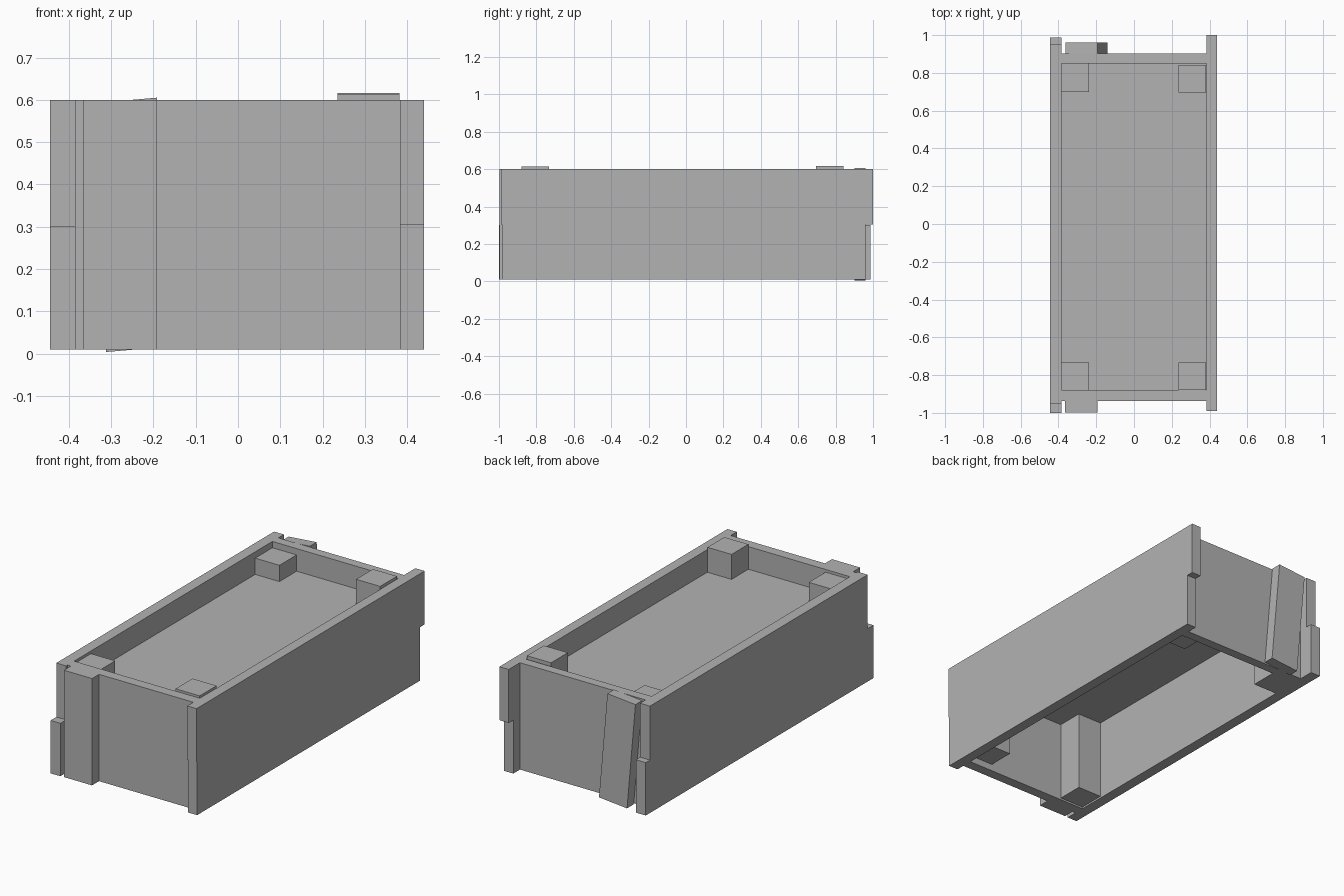
import bpy
import math

default_cube = bpy.data.objects.get("Cube")
if default_cube:
    bpy.data.objects.remove(default_cube, do_unlink=True)

grey = bpy.data.materials.new("plain_grey")
grey.use_nodes = True
colour = (0.45, 0.45, 0.45, 1)
grey.diffuse_color = colour
grey.node_tree.nodes["Principled BSDF"].inputs["Base Color"].default_value = colour


def box(name, x, y, z, tilt=0):
    """Box from (low, high) ranges, optionally tilted about its y axis."""
    bpy.ops.mesh.primitive_cube_add(
        size=1, location=[sum(r) / 2 for r in (x, y, z)])
    ob = bpy.context.object
    ob.name = name
    ob.scale = [r[1] - r[0] for r in (x, y, z)]
    bpy.ops.object.transform_apply(location=False, rotation=False, scale=True)
    ob.rotation_euler.y = tilt
    ob.data.materials.append(grey)
    return ob


BASE, TOP = 0.01, 0.6

# Long side planks, each staggered at mid height
LEFT_X, RIGHT_X = (0.383, 0.44), (-0.445, -0.385)
box("left_upper_plank", LEFT_X, (-0.99, 1.0), (0.305, TOP))
box("left_lower_plank", LEFT_X, (-0.985, 0.96), (BASE, 0.305))
box("right_upper_plank", RIGHT_X, (-0.95, 0.95), (0.302, TOP))
box("right_lower_plank", RIGHT_X, (-1.0, 0.987), (BASE, 0.302))

# End boards between the sides
INNER_X = (RIGHT_X[1], LEFT_X[0])
box("front_board", INNER_X, (-0.937, -0.88), (BASE, TOP))
box("back_board", INNER_X, (0.85, 0.902), (BASE, TOP))

# Thin shelf inside
box("inner_floor", INNER_X, (-0.88, 0.85), (0.464, 0.475))

# Upright battens on the end boards; the back one leans
box("front_batten", (-0.365, -0.193), (-0.998, -0.937), (BASE, TOP))
box("back_batten", (-0.338, -0.166), (0.902, 0.96), (BASE, TOP - 0.001),
    tilt=math.radians(-5))

# Corner posts of one length set at slightly different heights
POST = 0.565
for name, x, y, top in (
        ("left_front_post", (0.235, 0.382), (-0.88, -0.733), 0.613),
        ("left_back_post", (0.235, 0.382), (0.695, 0.842), 0.616),
        ("right_front_post", (-0.385, -0.237), (-0.88, -0.733), 0.585),
        ("right_back_post", (-0.385, -0.237), (0.7, 0.85), 0.575 - 0.01)):
    box(name, x, y, (max(top - POST, BASE), top))
